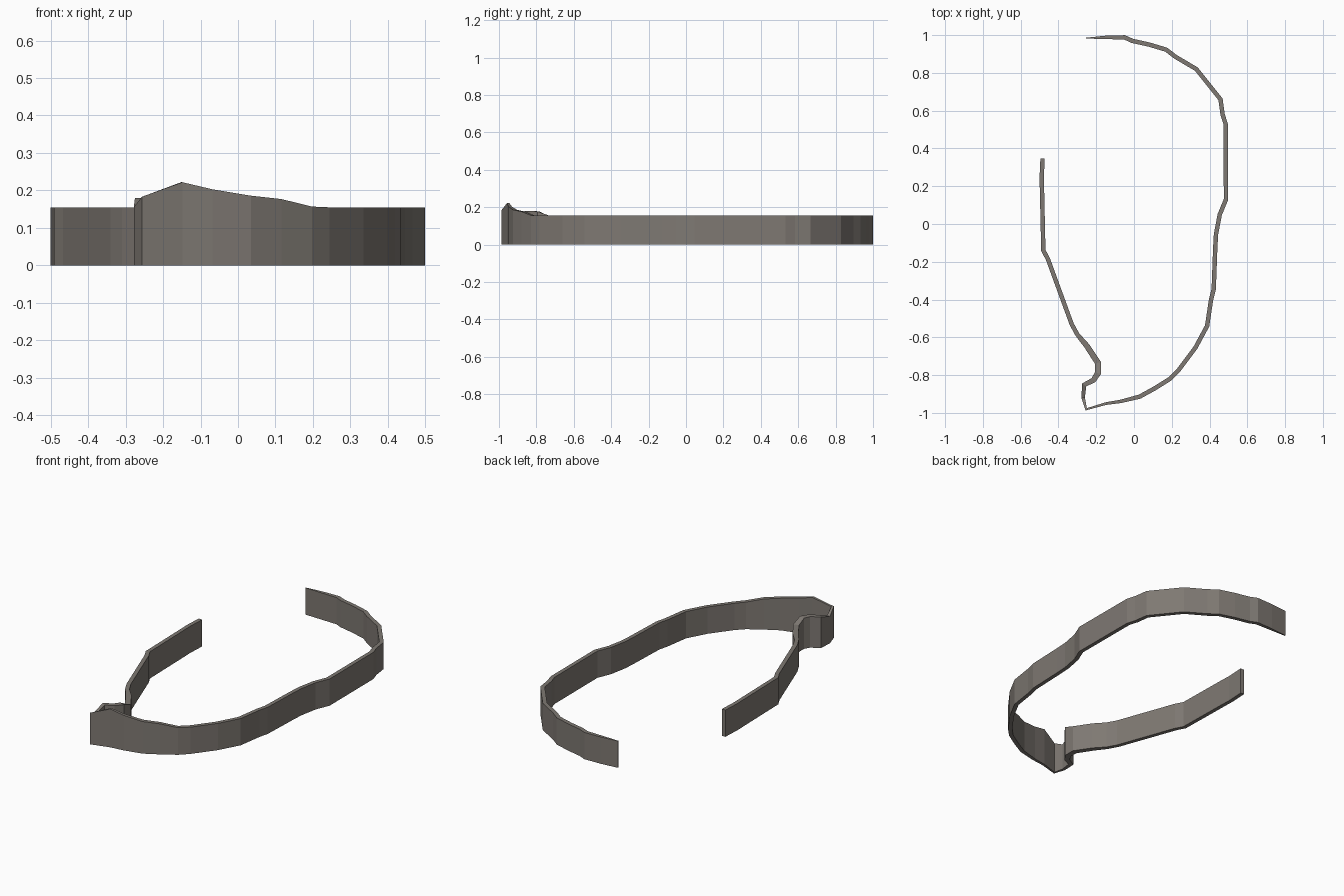
import bpy, bmesh
from mathutils import Vector

if "Cube" in bpy.data.objects:
    bpy.data.objects.remove(bpy.data.objects["Cube"])

BASE = 0.155   # usual wall height
W = 0.023      # usual wall thickness

# Centre line of the wall, seen from above: left arm, hooked front corner, right sweep, back tip
path = [(-.484, .347), (-.489, .24), (-.487, .18), (-.480, -.14), (-.456, -.185),
        (-.33, -.53), (-.30, -.585), (-.25, -.645), (-.191, -.735), (-.191, -.79),
        (-.215, -.827), (-.264, -.852), (-.269, -.92), (-.253, -.981),
        (-.15, -.951), (-.07, -.939), (.03, -.914), (.11, -.87), (.19, -.82),
        (.235, -.775), (.325, -.655), (.387, -.54), (.408, -.40), (.422, -.345),
        (.43, -.13), (.434, -.055), (.454, .05), (.487, .13), (.485, .53),
        (.469, .58), (.458, .66), (.33, .82), (.22, .885), (.17, .923),
        (.08, .95), (-.01, .97), (-.05, .988), (-.15, .988), (-.255, .984)]
# Raised rim heights and unusual thicknesses, by path point
heights = {9: .178, 10: .18, 11: .18, 12: .155, 13: .183, 14: .222, 15: .203,
           16: .186, 17: .177, 18: .157}
widths = {7: .03, 8: .032, 9: .032, 10: .028, 12: .018, 13: .010, 14: .014,
          15: .018, 37: .018, 38: .004}

mat = bpy.data.materials.new("warm grey")
mat.diffuse_color = (0.21, 0.19, 0.17, 1)
mat.use_nodes = True
mat.node_tree.nodes["Principled BSDF"].inputs["Base Color"].default_value = mat.diffuse_color


def build_wall(name):
    pts = [Vector(p) for p in path]
    bm = bmesh.new()
    rings = []
    for i, p in enumerate(pts):
        # Mitred offset to both sides of the centre line
        a = (p - pts[max(i - 1, 0)]) if i else pts[1] - p
        b = (pts[i + 1] - p) if i < len(pts) - 1 else a
        na = Vector((-a.y, a.x)).normalized()
        nb = Vector((-b.y, b.x)).normalized()
        n = (na + nb).normalized()
        n *= widths.get(i, W) / 2 / max(n.dot(na), 0.5)
        l, r, h = p + n, p - n, heights.get(i, BASE)
        rings.append([bm.verts.new((q.x, q.y, z))
                      for q, z in ((l, 0), (r, 0), (r, h), (l, h))])
    for s, t in zip(rings, rings[1:]):
        for k in range(4):
            bm.faces.new((s[k], s[(k + 1) % 4], t[(k + 1) % 4], t[k]))
    # Close both ends
    bm.faces.new(rings[0])
    bm.faces.new(rings[-1])
    bmesh.ops.recalc_face_normals(bm, faces=bm.faces[:])
    mesh = bpy.data.meshes.new(name)
    bm.to_mesh(mesh)
    bm.free()
    mesh.materials.append(mat)
    bpy.context.collection.objects.link(bpy.data.objects.new(name, mesh))


build_wall("curved_wall")
